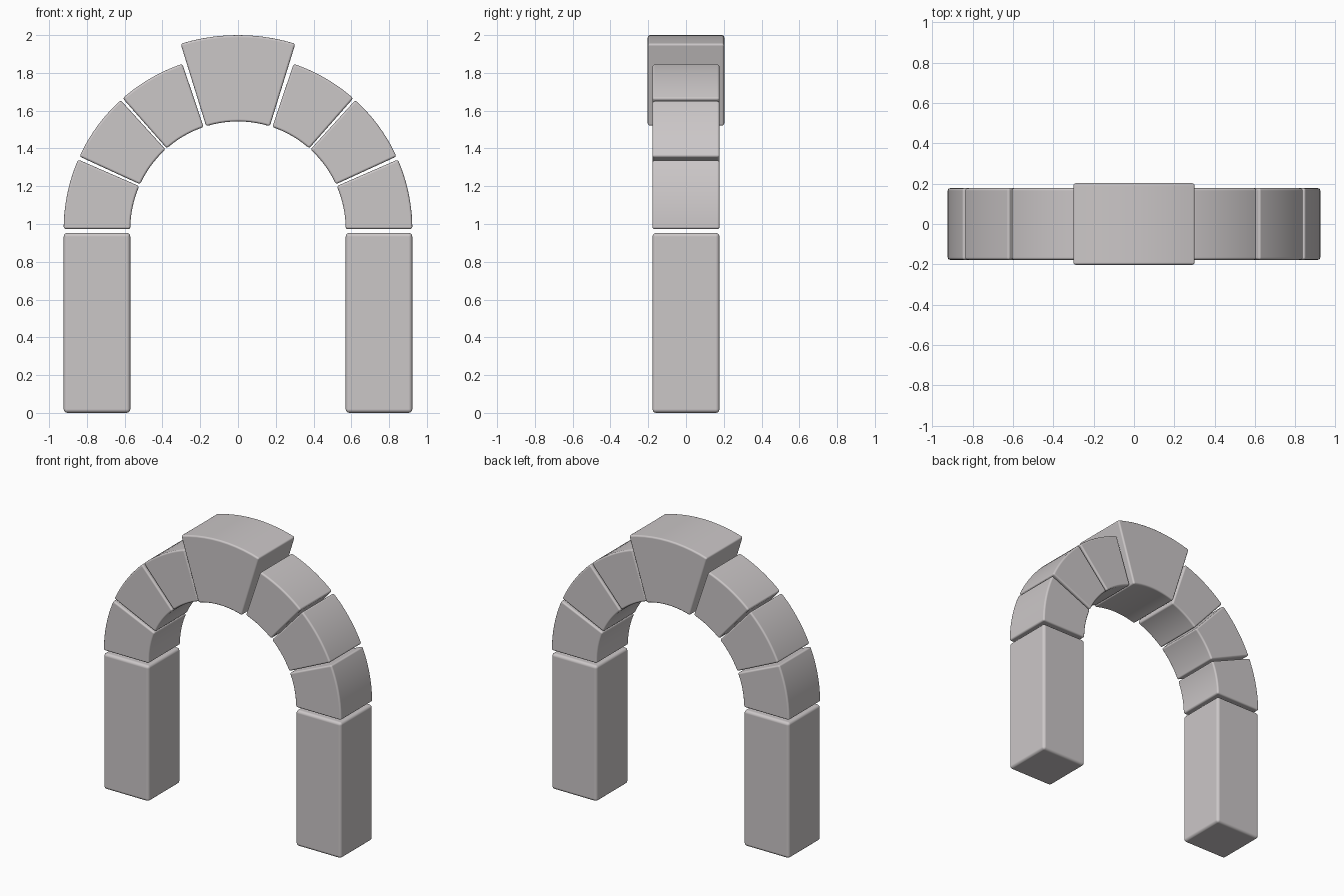
import bpy, bmesh
from math import sin, cos, pi, radians

cube = bpy.data.objects.get("Cube")
if cube:
    bpy.data.objects.remove(cube, do_unlink=True)

SPRING_Z = 0.973          # height of the arch centre
INNER, OUTER = 0.57, 0.923
DEPTH = 0.355

stone = bpy.data.materials.new("pale_grey_stone")
stone.use_nodes = True
colour = (0.60, 0.57, 0.575, 1)
stone.diffuse_color = colour
stone.node_tree.nodes["Principled BSDF"].inputs["Base Color"].default_value = colour


def make_block(name, outline, depth, bevel):
    """Extrude an x/z outline along y and round its edges."""
    bm = bmesh.new()
    face = bm.faces.new([bm.verts.new((x, -depth / 2, z)) for x, z in outline])
    new = bmesh.ops.extrude_face_region(bm, geom=[face])["geom"]
    bmesh.ops.translate(bm, vec=(0, depth, 0),
                        verts=[v for v in new if isinstance(v, bmesh.types.BMVert)])
    bmesh.ops.recalc_face_normals(bm, faces=bm.faces)
    mesh = bpy.data.meshes.new(name)
    bm.to_mesh(mesh)
    bm.free()
    mesh.materials.append(stone)
    obj = bpy.data.objects.new(name, mesh)
    bpy.context.collection.objects.link(obj)
    mod = obj.modifiers.new("rounded_edges", 'BEVEL')
    mod.width = bevel
    mod.segments = 3
    mod.limit_method = 'ANGLE'
    mod.angle_limit = radians(40)
    mod.harden_normals = True
    bpy.ops.object.select_all(action='DESELECT')
    obj.select_set(True)
    bpy.context.view_layer.objects.active = obj
    bpy.ops.object.shade_smooth_by_angle(angle=radians(40))
    return obj


def wedge(start, end, inner, outer, steps=10):
    """Outline of a ring sector between two angles in degrees."""
    angles = [radians(start + (end - start) * i / steps) for i in range(steps + 1)]
    arc = lambda r, seq: [(r * cos(a), SPRING_Z + r * sin(a)) for a in seq]
    return arc(outer, angles) + arc(inner, reversed(angles))


# Pillars and curved side stones, mirrored left and right
courses = [("lower", 0, 23.5), ("middle", 24.6, 47.7), ("upper", 48.6, 71.4)]
for side, sign in (("left", 1), ("right", -1)):
    pillar = [(INNER, 0), (OUTER, 0), (OUTER, 0.953), (INNER, 0.953)]
    make_block(side + "_pillar", [(sign * x, z) for x, z in pillar], DEPTH, 0.02)
    for course, start, end in courses:
        outline = wedge(start, end, INNER, OUTER)
        make_block(f"{side}_{course}_arch_stone",
                   [(sign * x, z) for x, z in outline], DEPTH, 0.012)

# Larger keystone at the crown
make_block("keystone", wedge(72.8, 107.2, INNER, 2 - SPRING_Z), 0.405, 0.012)
